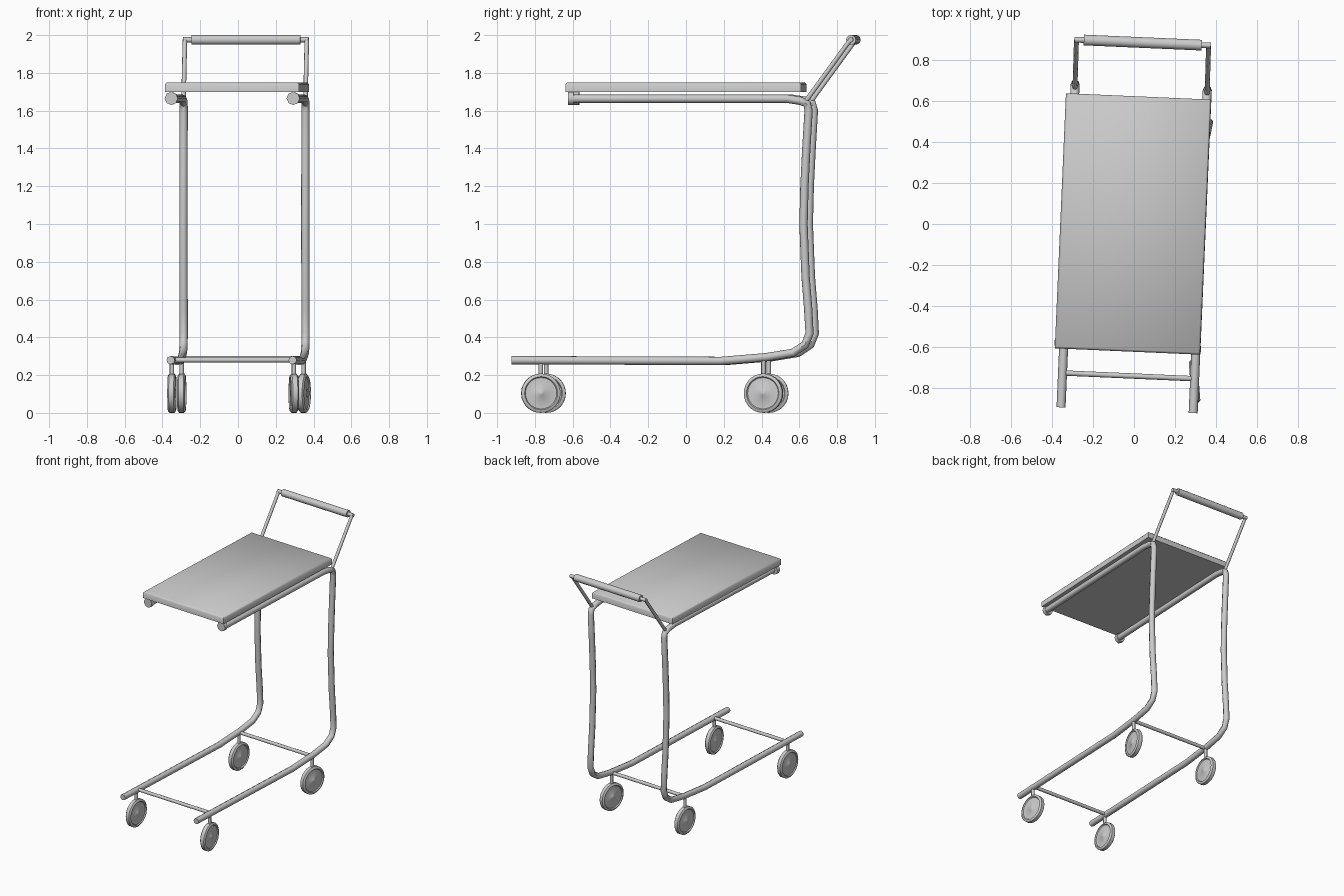
import bpy, bmesh
from math import radians, pi
from mathutils import Matrix, Vector

if "Cube" in bpy.data.objects:
    bpy.data.objects.remove(bpy.data.objects["Cube"])

grey = bpy.data.materials.new("plain_grey")
grey.use_nodes = True
grey.diffuse_color = (0.6, 0.6, 0.6, 1)
grey.node_tree.nodes["Principled BSDF"].inputs["Base Color"].default_value = (0.6, 0.6, 0.6, 1)

TURN = Matrix.Rotation(radians(-2.5), 4, 'Z')   # whole cart stands slightly turned
MID, HALF = 0.006, 0.323                        # middle and half spacing of the frame


def finish(obj, matrix=Matrix()):
    """Place an object in the turned cart frame, colour it and shade it."""
    obj.data.materials.append(grey)
    obj.matrix_world = TURN @ matrix
    bpy.ops.object.select_all(action='DESELECT')
    obj.select_set(True)
    bpy.context.view_layer.objects.active = obj
    if obj.type == 'CURVE':
        bpy.ops.object.convert(target='MESH')
    bpy.ops.object.shade_smooth_by_angle(angle=radians(46))


def tube(name, points, radius, resolution=2):
    """Round tube swept along a path."""
    curve = bpy.data.curves.new(name, 'CURVE')
    curve.dimensions = '3D'
    curve.bevel_depth = radius
    curve.bevel_resolution = resolution
    curve.use_fill_caps = True
    spline = curve.splines.new('POLY')
    spline.points.add(len(points) - 1)
    for p, co in zip(spline.points, points):
        p.co = (*co, 1)
    obj = bpy.data.objects.new(name, curve)
    bpy.context.collection.objects.link(obj)
    finish(obj)


def lathe(name, profile, matrix, steps=28):
    """Spin a (x, radius) profile about the x axis."""
    bm = bmesh.new()
    verts = [bm.verts.new((x, 0, r)) for x, r in profile]
    edges = [bm.edges.new(pair) for pair in zip(verts, verts[1:])]
    bmesh.ops.spin(bm, geom=verts + edges, axis=(1, 0, 0), cent=(0, 0, 0),
                   angle=2 * pi, steps=steps)
    bmesh.ops.remove_doubles(bm, verts=bm.verts, dist=0.0001)
    bmesh.ops.recalc_face_normals(bm, faces=bm.faces)
    mesh = bpy.data.meshes.new(name)
    bm.to_mesh(mesh)
    bm.free()
    obj = bpy.data.objects.new(name, mesh)
    bpy.context.collection.objects.link(obj)
    finish(obj, matrix)


# Table top with softened upper edges
bm = bmesh.new()
bmesh.ops.create_cube(bm, size=1, matrix=Matrix.Diagonal((0.71, 1.247, 0.05, 1)))
upper = [e for e in bm.edges if all(v.co.z > 0 for v in e.verts)]
bmesh.ops.bevel(bm, geom=upper, offset=0.01, segments=1, affect='EDGES')
mesh = bpy.data.meshes.new("table_top")
bm.to_mesh(mesh)
bm.free()
top = bpy.data.objects.new("table_top", mesh)
bpy.context.collection.objects.link(top)
finish(top, Matrix.Translation((-0.005, 0, 1.725)))

# Side frame path (y, z): lower rail, gently bowed post, upper rail
frame = [(-0.91, 0.279), (0.2, 0.275), (0.44, 0.295), (0.58, 0.318), (0.645, 0.36),
         (0.669, 0.42), (0.662, 0.55), (0.648, 0.72), (0.637, 1.0), (0.642, 1.2),
         (0.652, 1.4), (0.664, 1.6), (0.655, 1.637), (0.62, 1.652), (0.55, 1.663),
         (-0.59, 1.663)]

# Half wheel: hub dimple, recessed disc, rim and tread
half_wheel = [(0.018, 0), (0.018, 0.012), (0.014, 0.016), (0.014, 0.083),
              (0.021, 0.088), (0.021, 0.094), (0.013, 0.104)]
wheel = half_wheel + [(-x, r) for x, r in reversed(half_wheel)]

for side, s, swivels in (("left", 1, (7, -9)), ("right", -1, (0, 0))):
    x = MID + s * HALF
    tube(side + "_frame", [(x, y, z) for y, z in frame], 0.022)
    tube(side + "_rail_cap", [(x - 0.01, -0.61, 1.665), (x - 0.01, -0.58, 1.665)], 0.035)
    tube(side + "_handle_arm", [(x, 0.645, 1.645), (x - 0.003, 0.885, 1.975)], 0.012)

    # Casters: stem and swivelled wheel
    for end, y, swivel in (("front", -0.755, swivels[0]), ("back", 0.425, swivels[1])):
        name = f"{end}_{side}_"
        tube(name + "stem", [(x, y, 0.19), (x, y, 0.28)], 0.012)
        lathe(name + "wheel", wheel, Matrix.Translation((x, y, 0.104))
              @ Matrix.Rotation(radians(swivel), 4, 'Z'))

# Cross bars between the lower rails
for end, y, z in (("front", -0.742, 0.28), ("back", 0.425, 0.288)):
    tube(end + "_cross_bar", [(MID - HALF, y, z), (MID + HALF, y, z)], 0.013)

# Push handle: thin bar with a thick grip
tube("handle_bar", [(MID - HALF - 0.013, 0.887, 1.975), (MID + HALF + 0.007, 0.887, 1.975)], 0.014)
tube("handle_grip", [(-0.284, 0.887, 1.975), (0.292, 0.887, 1.975)], 0.026, 4)
